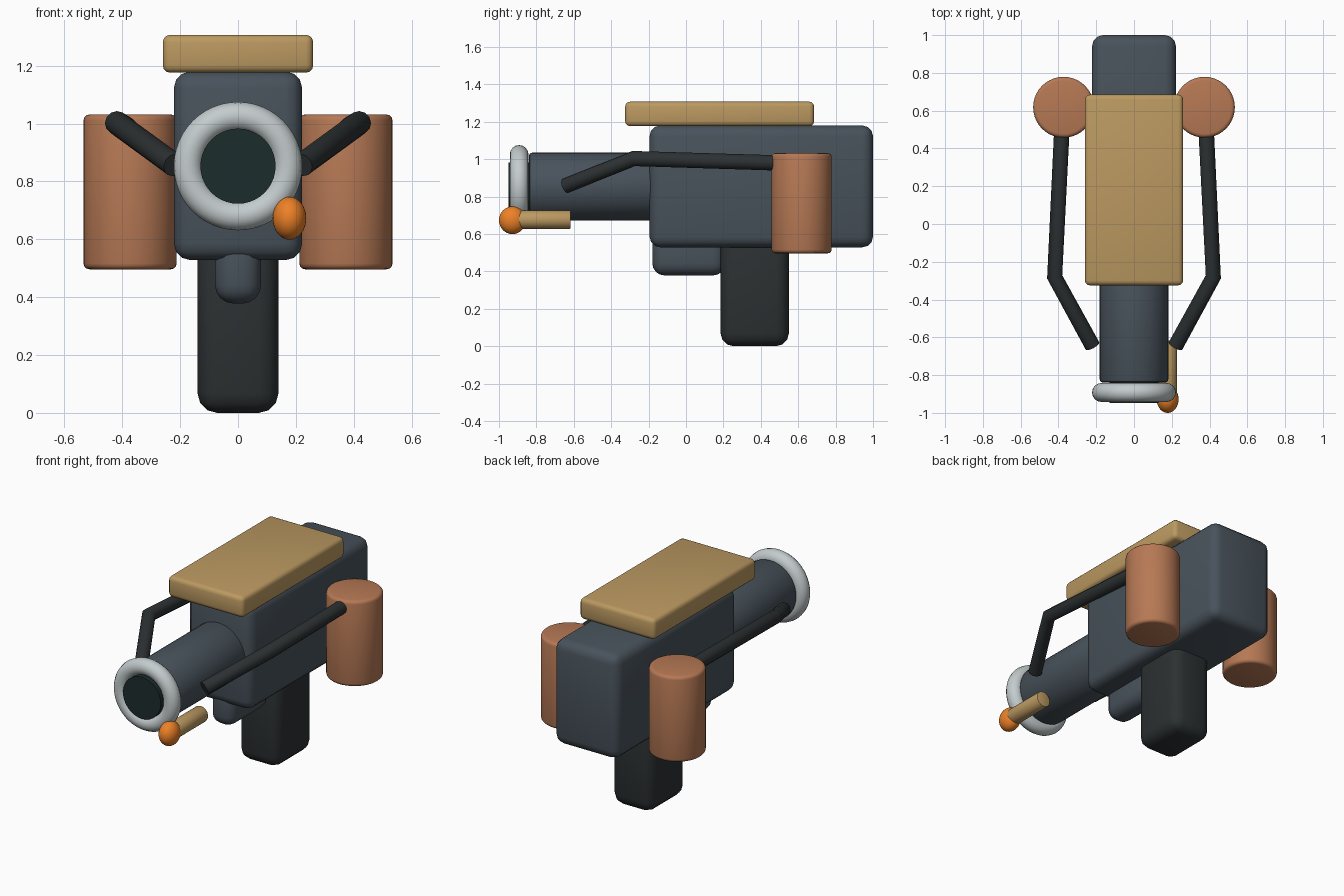
import bpy
from math import pi, radians

if "Cube" in bpy.data.objects:
    bpy.data.objects.remove(bpy.data.objects["Cube"])


def material(name, rgb):
    m = bpy.data.materials.new(name)
    m.diffuse_color = (*rgb, 1)
    m.use_nodes = True
    m.node_tree.nodes["Principled BSDF"].inputs["Base Color"].default_value = m.diffuse_color
    return m


SLATE = material("slate", (0.065, 0.085, 0.105))
DARK = material("dark", (0.025, 0.03, 0.032))
GLASS = material("glass", (0.012, 0.025, 0.025))
SILVER = material("silver", (0.55, 0.6, 0.61))
TAN = material("tan", (0.5, 0.32, 0.12))
COPPER = material("copper", (0.47, 0.19, 0.09))
ORANGE = material("orange", (0.85, 0.22, 0.02))


def finish(name, mat, bevel=0, segments=3):
    ob = bpy.context.object
    ob.name = name
    ob.data.materials.append(mat)
    if bevel:
        mod = ob.modifiers.new("Bevel", 'BEVEL')
        mod.width, mod.segments = bevel, segments
        mod.limit_method = 'ANGLE'
        mod.angle_limit = radians(40)
        bpy.ops.object.modifier_apply(modifier="Bevel")
    bpy.ops.object.shade_smooth_by_angle(angle=radians(35))
    return ob


def box(name, lo, hi, mat, bevel, segments=3):
    bpy.ops.mesh.primitive_cube_add(size=1, location=[(a + b) / 2 for a, b in zip(lo, hi)])
    bpy.context.object.scale = [b - a for a, b in zip(lo, hi)]
    bpy.ops.object.transform_apply(location=False, rotation=False, scale=True)
    return finish(name, mat, bevel, segments)


def tube_y(name, x, z, r, y0, y1, mat, bevel=0):
    bpy.ops.mesh.primitive_cylinder_add(vertices=40, radius=r, depth=y1 - y0,
                                        location=(x, (y0 + y1) / 2, z), rotation=(pi / 2, 0, 0))
    return finish(name, mat, bevel, 2)


# Main housing, grip, trigger and top plate
box("body", (-0.222, -0.195, 0.528), (0.222, 1.0, 1.18), SLATE, 0.058)
box("grip", (-0.14, 0.185, 0.0), (0.14, 0.55, 0.62), DARK, 0.068)
box("trigger", (-0.08, -0.18, 0.378), (0.08, 0.21, 0.62), SLATE, 0.065, 4)
box("top_plate", (-0.26, -0.325, 1.176), (0.26, 0.685, 1.307), TAN, 0.026)

# Barrel with muzzle ring and dark bore
tube_y("barrel", 0, 0.853, 0.182, -0.84, -0.1, SLATE, 0.018)
bpy.ops.mesh.primitive_torus_add(major_radius=0.172, minor_radius=0.05, major_segments=48,
                                 minor_segments=16, location=(0, -0.892, 0.853), rotation=(pi / 2, 0, 0))
finish("muzzle_ring", SILVER)
tube_y("bore", 0, 0.853, 0.13, -0.948, -0.83, GLASS)

# Pilot nozzle and flame
tube_y("pilot_nozzle", 0.178, 0.676, 0.05, -0.93, -0.617, TAN, 0.006)
bpy.ops.mesh.primitive_uv_sphere_add(segments=32, ring_count=16, radius=1, location=(0.178, -0.928, 0.673))
bpy.context.object.scale = (0.058, 0.072, 0.074)
finish("pilot_flame", ORANGE)

for side, s in (("left", -1), ("right", 1)):
    # Fuel tank
    bpy.ops.mesh.primitive_cylinder_add(vertices=40, radius=0.161, depth=0.535,
                                        location=(s * 0.373, 0.618, 0.764))
    finish(side + "_tank", COPPER, 0.02)
    # Bent hose from tank to barrel
    cu = bpy.data.curves.new(side + "_hose", 'CURVE')
    cu.dimensions = '3D'
    cu.bevel_depth, cu.bevel_resolution, cu.use_fill_caps = 0.041, 4, True
    sp = cu.splines.new('POLY')
    sp.points.add(2)
    for p, co in zip(sp.points, ((0.38, 0.54, 0.978), (0.42, -0.28, 1.003), (0.22, -0.645, 0.857))):
        p.co = (s * co[0], co[1], co[2], 1)
    hose = bpy.data.objects.new(side + "_hose", cu)
    bpy.context.collection.objects.link(hose)
    bpy.ops.object.select_all(action='DESELECT')
    hose.select_set(True)
    bpy.context.view_layer.objects.active = hose
    bpy.ops.object.convert(target='MESH')
    finish(side + "_hose", DARK)
